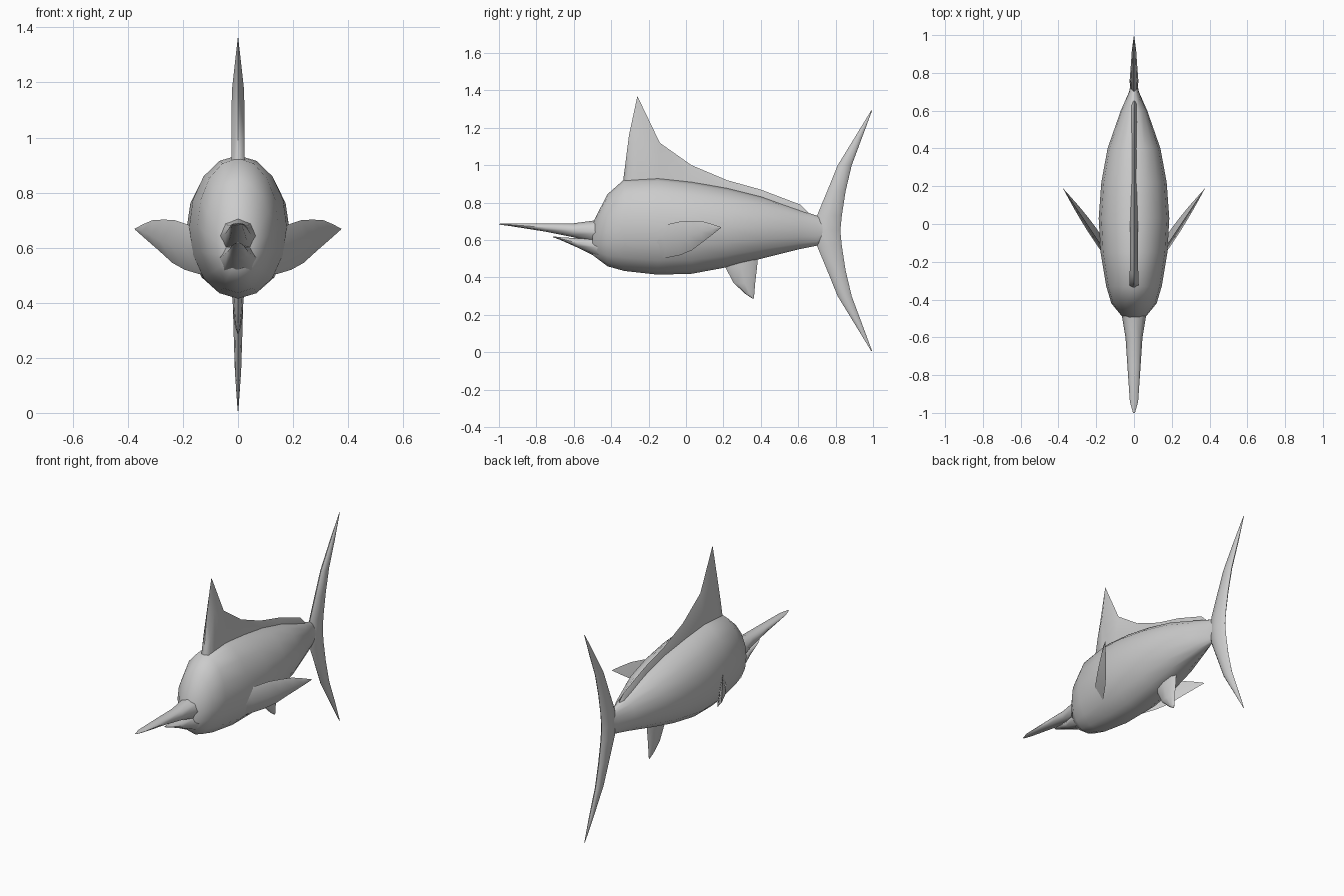
import bpy, bmesh
from math import sin, cos, pi, radians, sqrt

cube = bpy.data.objects.get("Cube")
if cube:
    bpy.data.objects.remove(cube, do_unlink=True)

grey = bpy.data.materials.new("fish_grey")
grey.use_nodes = True
colour = (0.6, 0.6, 0.6, 1)
grey.diffuse_color = colour
grey.node_tree.nodes["Principled BSDF"].inputs["Base Color"].default_value = colour


def loft(name, rings):
    """Skin closed rings of points, cap both ends and shade smoothly."""
    bm = bmesh.new()
    loops = [[bm.verts.new(point) for point in ring] for ring in rings]
    for near, far in zip(loops, loops[1:]):
        for i in range(len(near)):
            bm.faces.new((near[i - 1], near[i], far[i], far[i - 1]))
    bm.faces.new(loops[0])
    bm.faces.new(loops[-1])
    bmesh.ops.recalc_face_normals(bm, faces=bm.faces)
    mesh = bpy.data.meshes.new(name)
    bm.to_mesh(mesh)
    bm.free()
    mesh.materials.append(grey)
    part = bpy.data.objects.new(name, mesh)
    bpy.context.collection.objects.link(part)
    bpy.ops.object.select_all(action="DESELECT")
    part.select_set(True)
    bpy.context.view_layer.objects.active = part
    bpy.ops.object.shade_smooth_by_angle(angle=radians(60))


def oval(sides):
    """Unit cross-section: u runs across from -1 to 1, v up from 0 to 1."""
    angles = [2 * pi * i / sides for i in range(sides)]
    return [(sin(a), (1 + cos(a)) / 2) for a in angles]


def upright_ring(section, y, top, bottom, half_width):
    """Cross-section standing across the length of the fish."""
    return [(u * half_width, y, bottom + v * (top - bottom)) for u, v in section]


def level_ring(section, z, lead, trail, half_width):
    """Cross-section lying flat, for fins that grow up or down."""
    return [(u * half_width, lead + v * (trail - lead), z) for u, v in section]


# Body, from the face to the tail stalk
body_stations = [
    (-.5, .69, .52, .055), (-.42, .845, .46, .12), (-.33, .925, .435, .147),
    (-.15, .935, .415, .177), (.03, .915, .42, .187), (.22, .88, .455, .173),
    (.4, .835, .5, .14), (.6, .765, .55, .07), (.7, .73, .57, .026),
    (.74, .71, .6, .018)]
loft("body", [upright_ring(oval(16), *station) for station in body_stations])

# Long flat upper bill
bill_stations = [
    (-.45, .71, .57, .07), (-.6, .69, .615, .045), (-.75, .69, .645, .035),
    (-.94, .69, .675, .022), (-1, .687, .683, .005)]
loft("upper_bill", [upright_ring(oval(8), *station) for station in bill_stations])

# Short lower jaw
jaw_stations = [
    (-.46, .62, .5, .07), (-.58, .61, .56, .038),
    (-.67, .615, .6, .021), (-.71, .62, .615, .008)]
loft("lower_jaw", [upright_ring(oval(8), *station) for station in jaw_stations])

# Dorsal fin: a sharp wedge, tall in front and a low ridge behind
wedge = [(0, 1), (1, .7), (1, 0), (-1, 0), (-1, .7)]
dorsal_outline = [
    (-.335, .925), (-.305, 1.16), (-.26, 1.37), (-.14, 1.12), (.03, 1),
    (.22, .92), (.4, .87), (.61, .79), (.65, .75)]
loft("dorsal_fin", [upright_ring(wedge, y, top, .7, .02 * (1 - y / 2))
                    for y, top in dorsal_outline])

# Crescent tail fin, the same above and below its middle height
tail_middle, tail_reach = .65, .645
upper_lobe = [(0, .69, .825), (.08, .7, .833), (.21, .754, .853),
              (.35, .811, .886), (.5, .903, .942), (.643, .99, .995)]
lower_lobe = [(-height, lead, trail) for height, lead, trail in upper_lobe[:0:-1]]
loft("tail_fin", [
    level_ring(oval(8), tail_middle + height, lead, trail,
               .024 * sqrt(1 - abs(height) / tail_reach))
    for height, lead, trail in lower_lobe + upper_lobe])

# Anal fin under the rear belly
anal_stations = [
    (.52, .19, .385, .026), (.455, .21, .38, .024), (.37, .255, .37, .017),
    (.31, .32, .365, .009), (.287, .355, .362, .002)]
loft("anal_fin", [level_ring(oval(8), *station) for station in anal_stations])


def blade_ring(side, x, top, bottom):
    """Thin diamond of a fin that sweeps back as it spreads outward."""
    y = 1.5 * x - .375
    depth = top - bottom
    thick = .07 * depth
    middle = bottom + depth / 2
    return [(side * x, y, top),
            (side * (x + thick), y - thick, middle),
            (side * (x - depth / 5), y, bottom),
            (side * (x - thick), y + thick, middle)]


# Pectoral fins, one on each flank
pectoral_stations = [
    (.15, .67, .505), (.18, .683, .505), (.23, .7, .52), (.27, .702, .545),
    (.31, .7, .59), (.345, .685, .63), (.375, .669, .666)]
for side, label in ((1, "left"), (-1, "right")):
    loft(label + "_pectoral_fin",
         [blade_ring(side, *station) for station in pectoral_stations])
